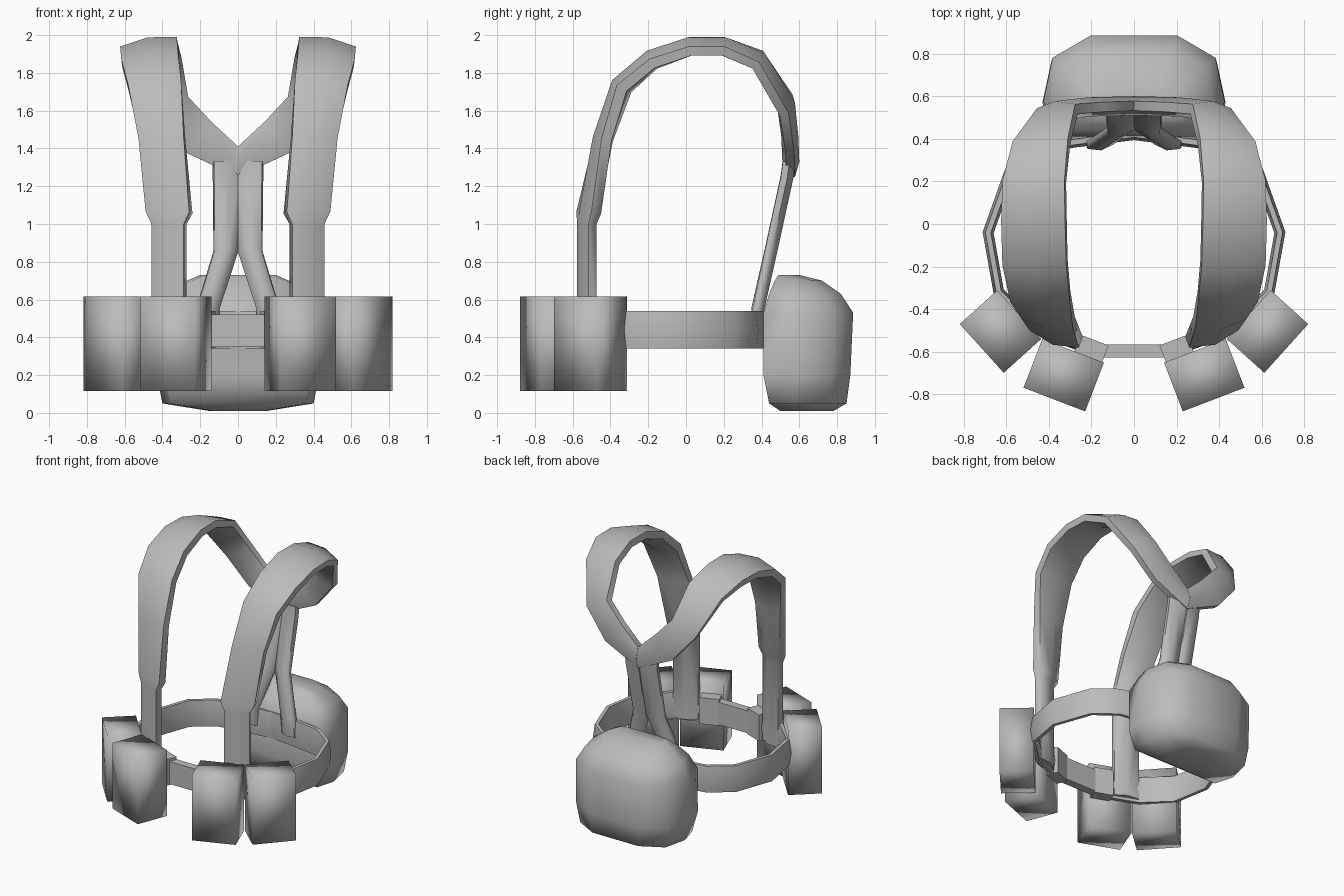
import bpy, bmesh, math
from mathutils import Vector, Matrix

old = bpy.data.objects.get("Cube")
if old:
    bpy.data.objects.remove(old, do_unlink=True)

grey = bpy.data.materials.new("plain grey")
grey.use_nodes = True
COL = (0.5, 0.5, 0.5, 1)
grey.diffuse_color = COL
grey.node_tree.nodes["Principled BSDF"].inputs["Base Color"].default_value = COL


def finish(bm, name, angle):
    bmesh.ops.recalc_face_normals(bm, faces=bm.faces)
    me = bpy.data.meshes.new(name)
    bm.to_mesh(me)
    bm.free()
    me.materials.append(grey)
    ob = bpy.data.objects.new(name, me)
    bpy.context.collection.objects.link(ob)
    bpy.ops.object.select_all(action='DESELECT')
    ob.select_set(True)
    bpy.context.view_layer.objects.active = ob
    bpy.ops.object.shade_smooth_by_angle(angle=math.radians(angle))
    return ob


def loft(name, rings, angle=60):
    """Skin a list of closed rings and cap both ends."""
    bm = bmesh.new()
    vs = [[bm.verts.new(p) for p in r] for r in rings]
    n = len(vs[0])
    for a, b in zip(vs, vs[1:]):
        for i in range(n):
            j = (i + 1) % n
            bm.faces.new((a[i], a[j], b[j], b[i]))
    bm.faces.new(vs[0])
    bm.faces.new(vs[-1])
    return finish(bm, name, angle)


def strap(name, sections, side=1, angle=75):
    """Sweep a crowned flat band. Section: centre, half-width vector, half-thickness."""
    cs = [Vector(s[0]) for s in sections]
    rings = []
    for i, (c, w, t) in enumerate(sections):
        c, w = Vector(c), Vector(w)
        tan = cs[min(i + 1, len(cs) - 1)] - cs[max(i - 1, 0)]
        n = tan.cross(w).normalized() * t
        ring = [c - w - n * .5, c - w + n * .5, c + n,
                c + w + n * .5, c + w - n * .5, c - n]
        rings.append([(p.x * side, p.y, p.z) for p in ring])
    return loft(name, rings, angle)


def box(name, centre, size, turn=0, angle=30):
    bm = bmesh.new()
    m = (Matrix.Translation(centre) @ Matrix.Rotation(math.radians(turn), 4, 'Z')
         @ Matrix.Diagonal((*size, 1)))
    bmesh.ops.create_cube(bm, size=1, matrix=m)
    return finish(bm, name, angle)


# Shoulder strap: narrow webbing, wide pad over the shoulder, then in to the back
shoulder = [
    ((.365, -.525, .36), (.085, .03, 0), .045),
    ((.365, -.525, 1.0), (.085, .03, 0), .045),
    ((.365, -.515, 1.06), (.115, .04, 0), .055),
    ((.403, -.44, 1.45), (.12, .02, 0), .055),
    ((.44, -.34, 1.73), (.14, 0, -.01), .06),
    ((.465, -.18, 1.87), (.15, 0, -.02), .055),
    ((.47, .02, 1.94), (.15, 0, -.025), .05),
    ((.468, .2, 1.94), (.145, 0, -.025), .05),
    ((.435, .38, 1.87), (.13, -.01, -.03), .05),
    ((.36, .53, 1.63), (.09, -.01, -.05), .05),
    ((.21, .55, 1.46), (.07, 0, -.08), .045),
    ((0, .555, 1.33), (0, 0, -.08), .045),
]
# Back leg: runs down beside its twin, then spreads to the belt
back_leg = [
    ((.065, .545, 1.33), (.065, -.015, 0), .035),
    ((.065, .535, 1.25), (.065, -.015, 0), .035),
    ((.063, .45, .86), (.063, -.015, 0), .035),
    ((.16, .38, .55), (.06, -.01, 0), .035),
    ((.165, .385, .42), (.06, -.01, 0), .03),
]
# Belt half, from the middle of the back round to the front clasp
belt_path = [(0, .42), (.28, .385), (.43, .36), (.585, .24), (.685, -.04),
             (.635, -.32), (.46, -.49), (.27, -.565), (.14, -.595)]
belt = [((x, y, .44), (0, 0, .1), .026) for x, y in belt_path]

for side, label in ((1, "left"), (-1, "right")):
    strap(label + "_shoulder_strap", shoulder, side)
    strap(label + "_back_leg", back_leg, side)
    strap(label + "_belt", belt, side)
    box(label + "_belt_clasp", (side * .2, -.585, .44), (.14, .085, .2), side * 21)
    box(label + "_front_pouch", (side * .33, -.71, .365), (.31, .245, .5), side * 21, 180)
    box(label + "_side_pouch", (side * .627, -.505, .365), (.308, .237, .5), side * 48, 180)

# Front buckle bar
box("buckle", (0, -.597, .435), (.28, .06, .17))

# Back pack: rounded rings of (height, half-width, front y, back y)
rings = []
for z, w, f, b in [(.01, .15, .5, .78), (.05, .40, .44, .85), (.2, .43, .41, .87),
                   (.53, .425, .41, .885), (.63, .37, .44, .82), (.7, .27, .47, .72),
                   (.73, .2, .49, .6)]:
    d = b - f
    half = [(w * .9, f), (w, f + d * .35), (w * .9, f + d * .78), (w * .48, b)]
    rings.append([(x, y, z) for x, y in half] + [(-x, y, z) for x, y in reversed(half)])
loft("back_pack", rings, 70)
